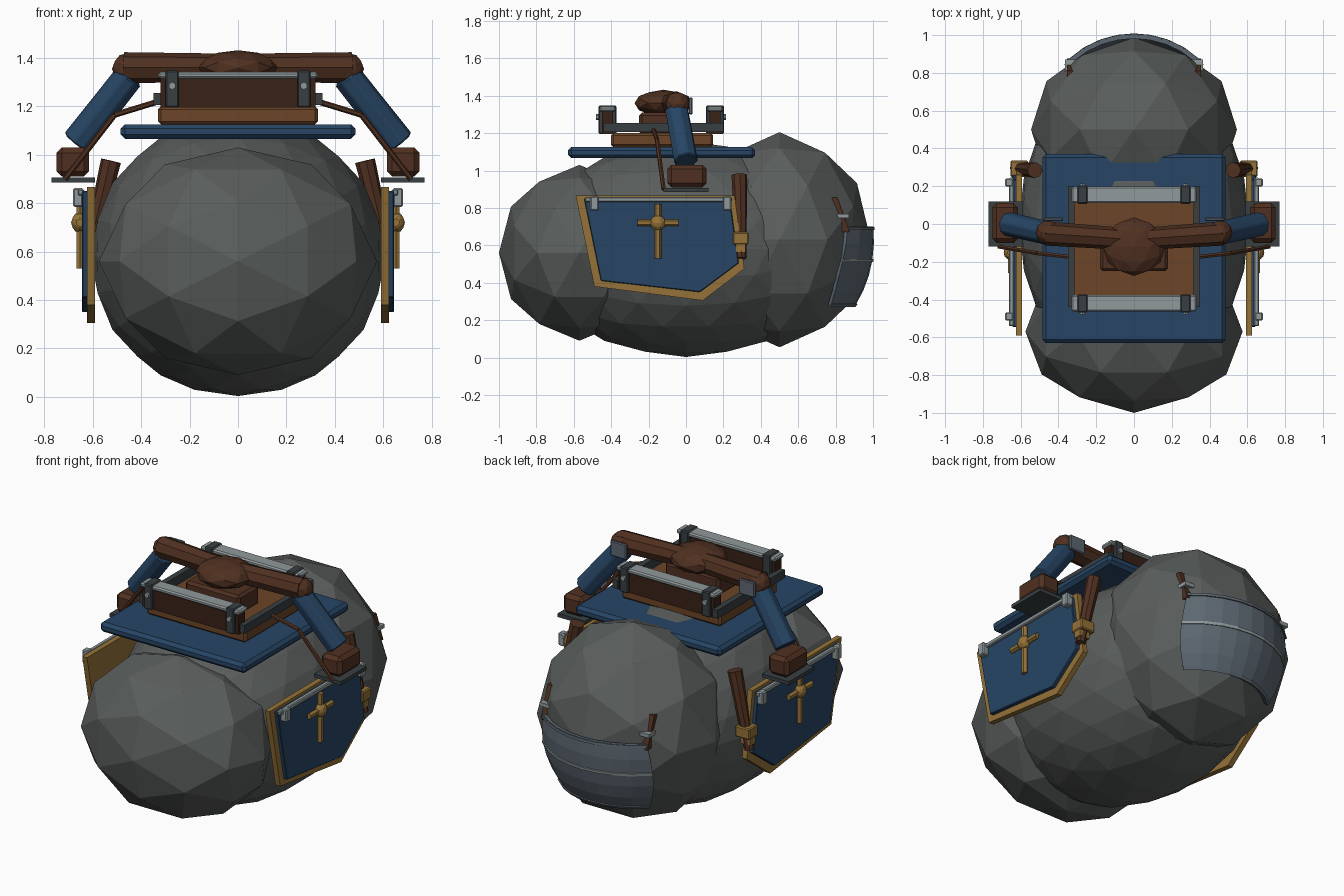
import bpy, bmesh
from math import sqrt
from mathutils import Vector, Matrix

if "Cube" in bpy.data.objects:
    bpy.data.objects.remove(bpy.data.objects["Cube"])

COLORS = {
    "stone": (.10, .11, .105, 1), "blue": (.02, .06, .13, 1), "brown": (.08, .03, .015, 1),
    "tan": (.15, .06, .02, 1), "wood": (.04, .015, .008, 1), "gold": (.30, .17, .04, 1),
    "iron": (.04, .05, .055, 1), "steel": (.28, .32, .33, 1), "plate": (.11, .14, .17, 1)}
MATS = {}
for key, col in COLORS.items():
    MATS[key] = bpy.data.materials.new(key)
    MATS[key].diffuse_color = col


def finish(name, bm, mat, mirror=False, bevel=0):
    bmesh.ops.recalc_face_normals(bm, faces=bm.faces)
    me = bpy.data.meshes.new(name)
    bm.to_mesh(me)
    bm.free()
    me.materials.append(MATS[mat])
    ob = bpy.data.objects.new(name, me)
    bpy.context.collection.objects.link(ob)
    if bevel:
        m = ob.modifiers.new("bevel", 'BEVEL')
        m.width, m.segments = bevel, 1
    if mirror:
        ob.modifiers.new("mirror", 'MIRROR')
    return ob


def box(name, x, y, z, mat, mirror=False, bevel=0):
    bm = bmesh.new()
    size = (x[1] - x[0], y[1] - y[0], z[1] - z[0])
    mid = Vector((x[0] + x[1], y[0] + y[1], z[0] + z[1])) / 2
    bmesh.ops.create_cube(bm, size=1, matrix=Matrix.Translation(mid) @ Matrix.Diagonal((*size, 1)))
    return finish(name, bm, mat, mirror, bevel)


def ball(name, center, radii, mat, sub=2, mirror=False):
    # icosphere turned so its facets are symmetric on all three axes
    bm = bmesh.new()
    m = Matrix.Translation(center) @ Matrix.Diagonal((*radii, 1)) @ Matrix.Rotation(-.5536, 4, 'Y')
    bmesh.ops.create_icosphere(bm, subdivisions=sub, radius=1, matrix=m)
    return finish(name, bm, mat, mirror)


def rod(name, pts, r1, r2, mat, n=8, mirror=True, bevel=0):
    bm = bmesh.new()
    for p, q in zip(pts, pts[1:]):
        p, q = Vector(p), Vector(q)
        m = Matrix.Translation((p + q) / 2) @ (q - p).to_track_quat('Z', 'Y').to_matrix().to_4x4()
        bmesh.ops.create_cone(bm, cap_ends=True, segments=n, radius1=r1, radius2=r2,
                              depth=(q - p).length, matrix=m)
    return finish(name, bm, mat, mirror, bevel)


def slab(name, prof, x0, x1, mat, bevel=0):
    # y/z profile extruded along x, mirrored to the other side
    bm = bmesh.new()
    f = bm.faces.new([bm.verts.new((x0, y, z)) for y, z in prof])
    r = bmesh.ops.extrude_face_region(bm, geom=[f])
    bmesh.ops.translate(bm, vec=(x1 - x0, 0, 0),
                        verts=[v for v in r["geom"] if isinstance(v, bmesh.types.BMVert)])
    return finish(name, bm, mat, True, bevel)


# body masses
ball("body_middle", (0, 0, .58), (.61, .83, .577), "stone", 3)
ball("body_front", (0, -.57, .56), (.575, .43, .47), "stone")
ball("body_rear", (0, .5, .63), (.545, .487, .575), "stone")

# saddle blanket, tray and frame
box("blanket", (-.485, .485), (-.63, .37), (1.066, 1.126), "blue", bevel=.018)
box("saddle_tray", (-.33, .33), (-.40, .145), (1.126, 1.20), "tan", bevel=.012)
box("frame_side", (.315, .35), (-.44, .20), (1.205, 1.255), "iron", True)
for end, yo, d in (("front", -.42, -1), ("back", .155, 1)):
    box(f"{end}_board", (-.32, .32), (yo - .03, yo + .03), (1.195, 1.325), "wood")
    box(f"{end}_rail", (-.33, .33), (yo - .043, yo + .043), (1.315, 1.342), "steel", bevel=.008)
    box(f"{end}_post", (.245, .30), (yo - .048, yo + .048), (1.195, 1.348), "iron", True, .006)
    rod(f"{end}_bolt", [(.272, yo + d * .04, 1.285), (.272, yo + d * .06, 1.285)], .016, .016, "steel", 6)

# seat and rider's lower half
box("seat_block", (-.18, .18), (-.25, -.05), (1.19, 1.31), "brown", bevel=.015)
ball("pelvis", (0, -.12, 1.36), (.165, .155, .072), "brown")
rod("thigh", [(.03, -.08, 1.36), (.47, -.05, 1.36)], .058, .064, "brown")
ball("knee", (.455, -.045, 1.355), (.066, .066, .066), "brown", mirror=True)
rod("shin", [(.45, -.05, 1.325), (.667, 0, 1.05)], .064, .066, "blue", bevel=.006)
box("knee_plate", (.375, .48), (.015, .035), (1.30, 1.39), "plate", True, .005)
box("foot", (.615, .75), (-.10, .11), (.91, 1.03), "brown", True, .022)
box("stirrup_plate", (.59, .77), (-.12, .12), (.885, .907), "iron", True)
rod("stirrup_strap", [(.33, -.175, 1.22), (.51, -.155, 1.165), (.715, -.12, .90)], .012, .012, "brown", 6)

# side shields
slab("shield_rim", [(-.59, .867), (.26, .867), (.312, .475), (.09, .305), (-.49, .38)], .592, .624, "gold")
slab("shield_face", [(-.545, .85), (.235, .85), (.282, .505), (.075, .35), (-.455, .41)],
     .61, .645, "blue", .004)
box("shield_rail", (.635, .662), (-.54, .245), (.832, .858), "steel", True, .005)
for i, y in enumerate((-.49, .22)):
    box(f"shield_clamp_{i}", (.64, .682), (y - .022, y + .022), (.785, .862), "steel", True, .006)
rod("ornament_upright", [(.652, -.15, .53), (.652, -.15, .82)], .019, .019, "gold", 6)
rod("ornament_crossbar", [(.652, -.26, .72), (.652, -.04, .72)], .018, .018, "gold", 6)
ball("ornament_boss", (.655, -.15, .72), (.035, .042, .042), "gold", mirror=True)

# handles tucked behind the shields, with holders
rod("handle", [(.63, .295, .53), (.525, .285, .975)], .028, .042, "brown")
box("handle_holder", (.56, .655), (.25, .335), (.605, .67), "gold", True, .006)
box("holder_foot", (.585, .65), (.268, .318), (.565, .61), "gold", True)


# curved rear guard, following the rear mass
def guard(name, zs, lift, thick, mat):
    bm = bmesh.new()
    rows = []
    for z in zs:
        half = .36 - .3 * (z - .52) ** 2 - (.85 * (.52 - z) ** 2 if z < .52 else .3 * (z - .52) ** 2)
        row = []
        for i in range(9):
            x = half * (i / 4 - 1)
            y = .5 + .495 * sqrt(max(0, 1 - (x / .5) ** 2 - ((z - .63) / .58) ** 2)) + lift
            row.append(bm.verts.new((x, y, z)))
        rows.append(row)
    for a, b in zip(rows, rows[1:]):
        for i in range(8):
            bm.faces.new((a[i], a[i + 1], b[i + 1], b[i]))
    ob = finish(name, bm, mat)
    m = ob.modifiers.new("solidify", 'SOLIDIFY')
    m.thickness, m.offset = thick, 0


guard("rear_guard", [.28, .36, .44, .52, .61, .70], 0, .02, "plate")
for i, z in enumerate((.285, .52, .69)):
    guard(f"guard_ridge_{i}", [z - .008, z + .008], .004, .024, "steel" if i == 1 else "plate")
slab_pts = [(.78, .855), (.81, .855), (.875, .67), (.835, .67)]
slab("guard_strap", slab_pts, .295, .355, "brown")
box("guard_clasp", (.285, .365), (.79, .872), (.745, .768), "steel", True)

for m in bpy.data.materials:
    if m.users and not m.is_grease_pencil:
        m.use_nodes = True
        m.node_tree.nodes["Principled BSDF"].inputs["Base Color"].default_value = m.diffuse_color
